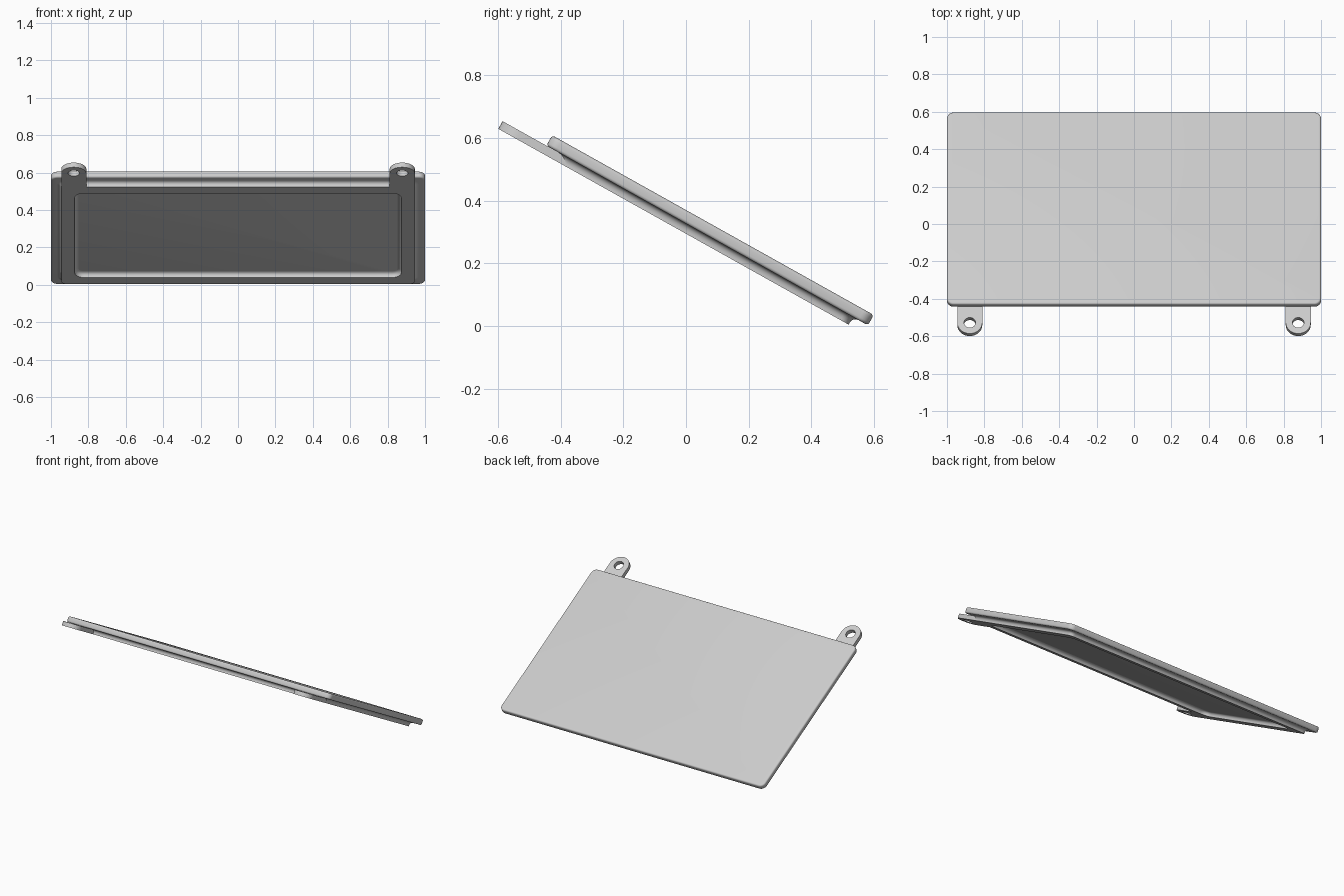
import bpy, bmesh
from math import sin, cos, pi, radians

cube = bpy.data.objects.get("Cube")
if cube:
    bpy.data.objects.remove(cube)

TILT = radians(-29.2)     # the panel slopes down towards the back
MID = -0.082              # panel centre along the slope
LOW, SEAT, TOP = 0.257, 0.285, 0.323   # rim underside, plate underside, plate top

grey = bpy.data.materials.new("light grey")
grey.use_nodes = True
grey.diffuse_color = (0.6, 0.6, 0.6, 1)
grey.node_tree.nodes["Principled BSDF"].inputs["Base Color"].default_value = (0.6, 0.6, 0.6, 1)


def rounded_rect(hx, hy, r, z, steps=6):
    """Loop of points round a rectangle with rounded corners."""
    pts = []
    for k, (sx, sy) in enumerate([(1, 1), (-1, 1), (-1, -1), (1, -1)]):
        for i in range(steps + 1):
            a = (k + i / steps) * pi / 2
            pts.append((sx * (hx - r) + r * cos(a), MID + sy * (hy - r) + r * sin(a), z))
    return pts


def loft(name, loops, caps=False, closed=False):
    """Skin a row of equal loops and tilt the result into place."""
    bm = bmesh.new()
    rings = [[bm.verts.new(p) for p in loop] for loop in loops]
    pairs = list(zip(rings, rings[1:]))
    if closed:
        pairs.append((rings[-1], rings[0]))
    for a, b in pairs:
        for i in range(len(a)):
            j = (i + 1) % len(a)
            bm.faces.new((a[i], a[j], b[j], b[i]))
    if caps:
        bm.faces.new(rings[0][::-1])
        bm.faces.new(rings[-1])
    bmesh.ops.recalc_face_normals(bm, faces=bm.faces)
    mesh = bpy.data.meshes.new(name)
    bm.to_mesh(mesh)
    bm.free()
    mesh.materials.append(grey)
    ob = bpy.data.objects.new(name, mesh)
    bpy.context.collection.objects.link(ob)
    ob.rotation_euler.x = TILT
    bpy.ops.object.select_all(action='DESELECT')
    ob.select_set(True)
    bpy.context.view_layer.objects.active = ob
    bpy.ops.object.shade_smooth_by_angle(angle=radians(35))
    return ob


# Cover plate with softly rounded edges
EDGE = 0.01
arc = [i * pi / 8 for i in range(5)]
section = [(EDGE * (1 - sin(a)), SEAT + EDGE * (1 - cos(a))) for a in arc]
section += [(EDGE * (1 - cos(a)), TOP - EDGE * (1 - sin(a))) for a in arc]
loft("cover_plate", [rounded_rect(1 - d, 0.588 - d, 0.035 - d, z) for d, z in section], caps=True)

# Raised rim under the plate, filleted into it inside and out
FILLET, WIDTH = 0.02, 0.072
curve = [(FILLET * (1 - cos(a)), SEAT - FILLET * (1 - sin(a))) for a in arc]
outer = [rounded_rect(0.945 + d, 0.533 + d, 0.03 + d, z) for d, z in curve[::-1] + [(0, LOW)]]
inner = [rounded_rect(0.945 - WIDTH - d, 0.533 - WIDTH - d, 0.05 - d, z)
         for d, z in [(0, LOW)] + curve]
loft("underside_rim", outer + inner)

# Mounting tabs with a round hole and a round end
R, HOLE, TIP, ROOT, N = 0.067, 0.031, -0.763, -0.58, 16


def tab_outline(x, z):
    end = [(x + R * cos(i * pi / N), TIP - R * sin(i * pi / N), z) for i in range(N + 1)]
    root = [(x - R + 2 * R * i / (N - 2), ROOT, z) for i in range(N - 1)]
    return end + root


def tab_hole(x, z):
    return [(x + HOLE * cos(i * pi / N), TIP - HOLE * sin(i * pi / N), z) for i in range(2 * N)]


for side, x in (("left", 0.878), ("right", -0.878)):
    loft(side + "_mounting_tab",
         [tab_outline(x, SEAT), tab_outline(x, LOW), tab_hole(x, LOW), tab_hole(x, SEAT)],
         closed=True)
